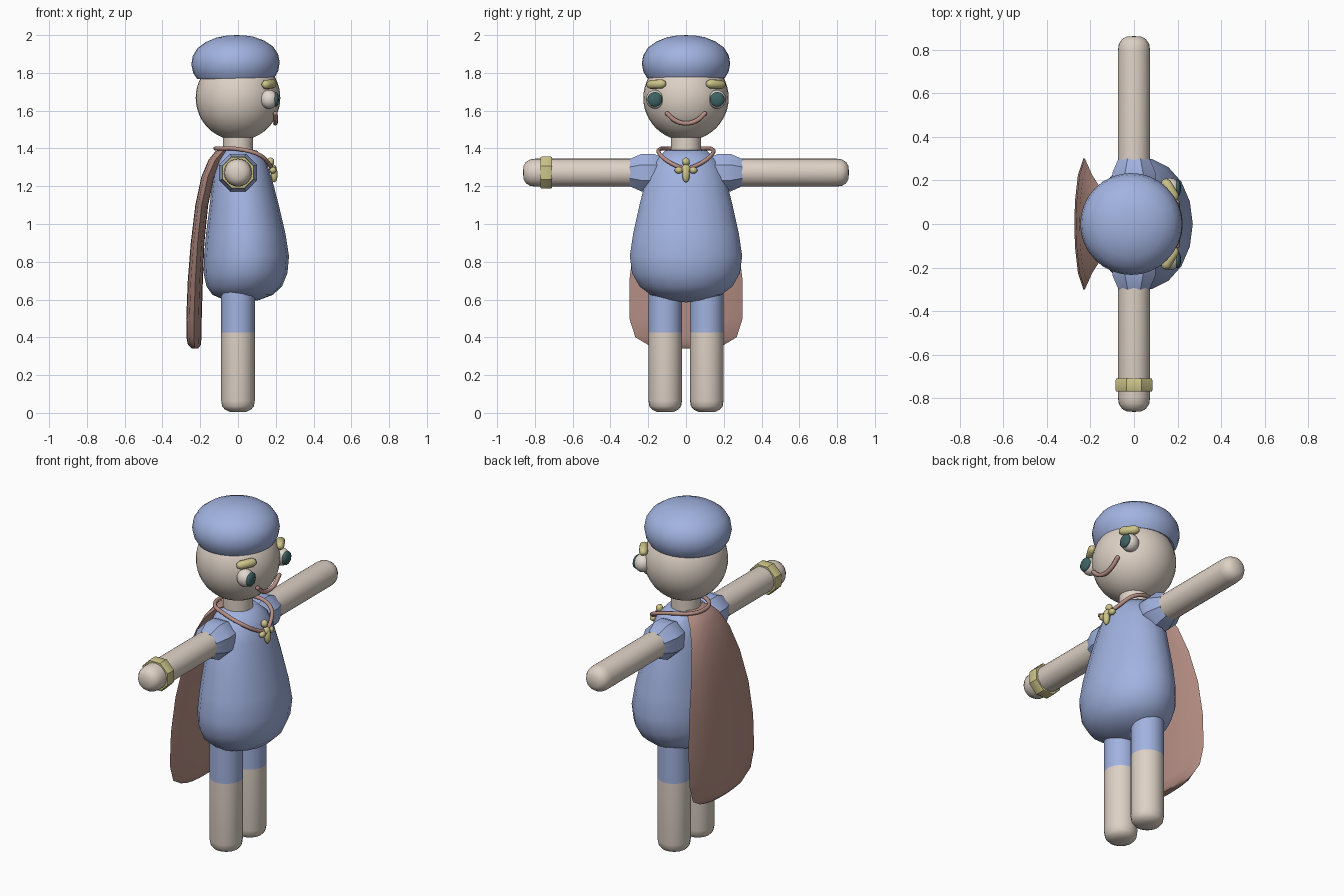
import bpy, bmesh, math
from mathutils import Vector, Matrix

if "Cube" in bpy.data.objects:
    bpy.data.objects.remove(bpy.data.objects["Cube"])


def material(name, rgb):
    m = bpy.data.materials.new(name)
    m.diffuse_color = (*rgb, 1)
    m.use_nodes = True
    m.node_tree.nodes["Principled BSDF"].inputs["Base Color"].default_value = m.diffuse_color
    return m


BLUE = material("soft_blue", (0.36, 0.45, 0.75))
SKIN = material("skin", (0.73, 0.64, 0.56))
ROSE = material("dusty_rose", (0.47, 0.275, 0.235))
GOLD = material("gold", (0.61, 0.55, 0.25))
TEAL = material("dark_teal", (0.05, 0.125, 0.125))
WHITE = material("eye_white", (0.76, 0.69, 0.63))


def finish(name, bm, mats, angle=40):
    bmesh.ops.remove_doubles(bm, verts=bm.verts, dist=1e-4)
    bmesh.ops.recalc_face_normals(bm, faces=bm.faces)
    me = bpy.data.meshes.new(name)
    bm.to_mesh(me)
    bm.free()
    ob = bpy.data.objects.new(name, me)
    bpy.context.collection.objects.link(ob)
    for m in mats:
        me.materials.append(m)
    if angle:
        bpy.ops.object.select_all(action='DESELECT')
        ob.select_set(True)
        bpy.context.view_layer.objects.active = ob
        bpy.ops.object.shade_smooth_by_angle(angle=math.radians(angle))
    return ob


def ellipse(n, phase=0.0):
    return [(math.cos(2 * math.pi * (i + phase) / n), math.sin(2 * math.pi * (i + phase) / n))
            for i in range(n)]


def loft(name, rings, section, mats, matrix=None, angle=40):
    """Stack a unit section; each ring is (height, centre x, radius x, radius y)."""
    bm = bmesh.new()
    rows = [[bm.verts.new((cx + u * rx, v * ry, z)) for u, v in section] for z, cx, rx, ry in rings]
    n = len(section)
    for a, b in zip(rows, rows[1:]):
        for i in range(n):
            j = (i + 1) % n
            bm.faces.new((a[i], a[j], b[j], b[i]))
    for row in (rows[0], rows[-1]):
        bm.faces.new(row)
    if matrix:
        bmesh.ops.transform(bm, matrix=matrix, verts=bm.verts)
    return finish(name, bm, mats, angle)


def turned(profile):
    return [(z, 0, r, r) for r, z in profile]


def ball(name, centre, scale, mat, rot=None, seg=16):
    bm = bmesh.new()
    bmesh.ops.create_uvsphere(bm, u_segments=seg, v_segments=seg * 3 // 4, radius=1)
    mx = Matrix.Translation(centre) @ (rot or Matrix()) @ Matrix.Diagonal((*scale, 1))
    bmesh.ops.transform(bm, matrix=mx, verts=bm.verts)
    return finish(name, bm, [mat], 60)


def tube(name, points, radius, mat, closed=False):
    cu = bpy.data.curves.new(name, 'CURVE')
    cu.dimensions = '3D'
    cu.bevel_depth = radius
    cu.bevel_resolution = 2
    cu.resolution_u = 5
    cu.use_fill_caps = True
    sp = cu.splines.new('BEZIER')
    sp.bezier_points.add(len(points) - 1)
    for p, co in zip(sp.bezier_points, points):
        p.co = co
        p.handle_left_type = p.handle_right_type = 'AUTO'
    sp.use_cyclic_u = closed
    cu.materials.append(mat)
    ob = bpy.data.objects.new(name, cu)
    bpy.context.collection.objects.link(ob)


ROUND = ellipse(24)

# Head, neck and cap
ball("head", (0, 0, 1.668), (0.224, 0.226, 0.226), SKIN, seg=32)
loft("neck", turned([(0.08, 1.36), (0.08, 1.48)]), ROUND, [SKIN])
cap = [(0.0, 1.772), (0.205, 1.772), (0.225, 1.805), (0.234, 1.85), (0.226, 1.895), (0.2, 1.935),
       (0.155, 1.967), (0.1, 1.989), (0.05, 1.998), (0.0, 2.0)]
loft("cap", [(z, -0.013, r, r) for r, z in cap], ellipse(32), [BLUE], angle=50,
     matrix=Matrix.Translation((0, 0, 1.85)) @ Matrix.Rotation(-0.025, 4, 'Y')
     @ Matrix.Translation((0, 0, -1.85)))

# Pear-shaped tunic, belly pushed forward
loft("tunic", [(0.585, 0.02, 0, 0), (0.597, 0.02, 0.09, 0.11), (0.625, 0.025, 0.16, 0.19),
               (0.67, 0.033, 0.20, 0.25), (0.74, 0.04, 0.222, 0.29), (0.83, 0.045, 0.225, 0.302),
               (0.95, 0.041, 0.21, 0.284), (1.1, 0.033, 0.183, 0.25), (1.25, 0.022, 0.155, 0.212),
               (1.33, 0.015, 0.135, 0.175), (1.39, 0, 0.1, 0.11), (1.395, 0, 0, 0)],
     ellipse(18), [BLUE], angle=50)

# Limbs, mirrored left and right
for s, side in ((-1, "right"), (1, "left")):
    leg = loft(side + "_leg", turned([(0, 0.004), (0.045, 0.006), (0.07, 0.018), (0.084, 0.035),
                                      (0.089, 0.065), (0.089, 0.425), (0.089, 0.75)]),
               ROUND, [SKIN, BLUE], Matrix.Translation((0, s * 0.11, 0)), 50)
    for f in leg.data.polygons:
        f.material_index = int(f.center.z > 0.43)

    out = Matrix.Translation((0, 0, 1.272)) @ Matrix.Rotation(-s * math.pi / 2, 4, 'X')
    loft(side + "_arm", turned([(0.074, 0.15), (0.074, 0.795), (0.07, 0.825), (0.056, 0.848),
                                (0.035, 0.86), (0, 0.863)]), ROUND, [SKIN], out, 50)
    loft(side + "_sleeve", turned([(0.085, 0.12), (0.108, 0.17), (0.108, 0.235), (0.077, 0.3)]),
         ellipse(8, 0.5), [BLUE], out, 30)

    # Eye, pupil and brow
    ball(side + "_eye", (0.165, s * 0.165, 1.66), (0.048, 0.047, 0.05), WHITE)
    ball(side + "_pupil", (0.2, s * 0.165, 1.66), (0.016, 0.039, 0.039), TEAL)
    turn = Matrix.Rotation(s * 0.55, 4, 'Z') @ Matrix.Rotation(-s * 0.06, 4, 'X')
    bend = Matrix.Translation((0.165, s * 0.157, 1.74)) @ turn @ Matrix.Rotation(math.pi / 2, 4, 'X')
    loft(side + "_brow", [(-0.058, 0, 0, 0), (-0.052, 0, 0.015, 0.015), (-0.035, 0, 0.024, 0.024),
                          (0.035, 0, 0.024, 0.024), (0.052, 0, 0.015, 0.015), (0.058, 0, 0, 0)],
         ellipse(12), [GOLD], bend, 60)

# Bracelet on the right wrist
loft("bracelet", turned([(0.07, 0.71), (0.088, 0.71), (0.092, 0.718), (0.092, 0.762), (0.088, 0.77),
                         (0.07, 0.77)]), ellipse(8, 0.5), [GOLD],
     Matrix.Translation((0, 0, 1.272)) @ Matrix.Rotation(math.pi / 2, 4, 'X'), 30)

# Smile
tube("mouth", [(0.198, -0.1, 1.585), (0.2, -0.055, 1.547), (0.198, 0, 1.533),
               (0.2, 0.055, 1.547), (0.198, 0.1, 1.585)], 0.012, ROSE)
for s in (-1, 1):
    ball("mouth_corner", (0.198, s * 0.1, 1.585), (0.012,) * 3, ROSE, seg=8)

# Cape: lens-shaped section with pointed side edges
lens = [(0, 1), (-0.6, 0.75), (-0.93, 0.35), (-1, 0), (-0.93, -0.35), (-0.6, -0.75),
        (0, -1), (0.6, -0.75), (0.93, -0.35), (1, 0), (0.93, 0.35), (0.6, 0.75)]
loft("cape", [(0.342, -0.228, 0.018, 0.14), (0.36, -0.231, 0.034, 0.2), (0.4, -0.233, 0.04, 0.268),
              (0.5, -0.233, 0.041, 0.3), (0.7, -0.226, 0.04, 0.3), (0.9, -0.214, 0.036, 0.275),
              (1.1, -0.192, 0.034, 0.225), (1.25, -0.16, 0.034, 0.175), (1.34, -0.12, 0.036, 0.135),
              (1.385, -0.08, 0.04, 0.1), (1.402, -0.04, 0.03, 0.06)], lens, [ROSE], angle=45)

# Necklace cord and pendant
half = [(0.168, 0.06, 1.312), (0.115, 0.135, 1.365), (0.0, 0.135, 1.397), (-0.09, 0.085, 1.4)]
cord = [(0.18, 0, 1.295)] + half + [(-0.12, 0, 1.4)] + [(x, -y, z) for x, y, z in half[::-1]]
tube("necklace_cord", cord, 0.011, ROSE, closed=True)
ball("pendant_centre", (0.185, 0, 1.29), (0.02, 0.025, 0.025), GOLD, seg=12)
ball("pendant_top", (0.172, 0, 1.33), (0.02, 0.02, 0.022), GOLD, seg=12)
for s in (-1, 1):
    ball("pendant_side", (0.185, s * 0.038, 1.285), (0.018, 0.022, 0.018), GOLD, seg=12)
ball("pendant_drop", (0.192, 0, 1.262), (0.018, 0.02, 0.042), GOLD, seg=12)
